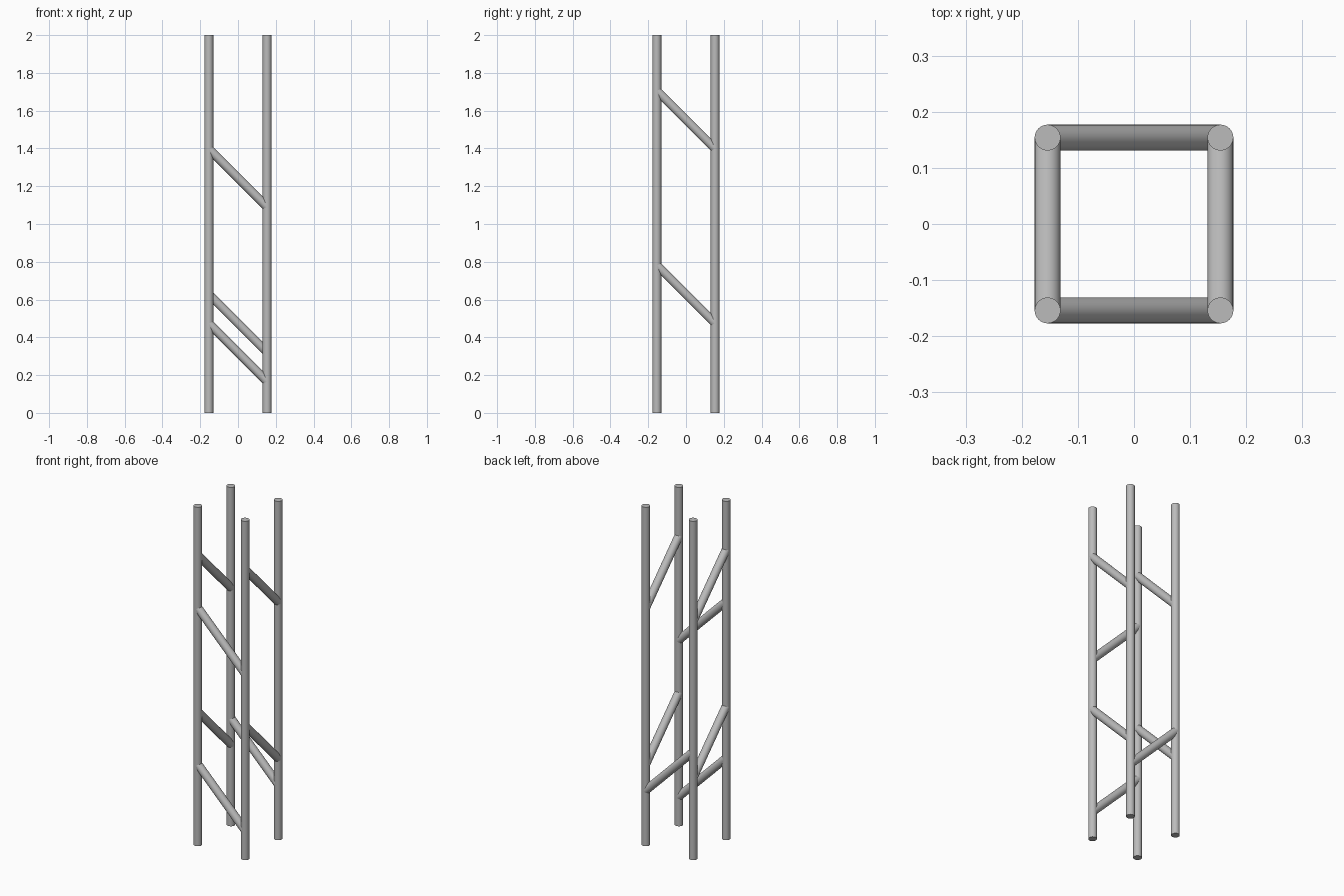
import bpy
import math
from mathutils import Vector

cube = bpy.data.objects.get("Cube")
if cube:
    bpy.data.objects.remove(cube, do_unlink=True)

HALF = 0.154      # pole axis distance from the centre
RADIUS = 0.023
HEIGHT = 2.0

grey = bpy.data.materials.new("steel grey")
grey.use_nodes = True
colour = (0.5, 0.5, 0.5, 1)
grey.diffuse_color = colour
grey.node_tree.nodes["Principled BSDF"].inputs["Base Color"].default_value = colour


def tube(name, start, end):
    """Round bar between two points."""
    start, end = Vector(start), Vector(end)
    axis = end - start
    bpy.ops.mesh.primitive_cylinder_add(
        vertices=48, radius=RADIUS, depth=axis.length, location=(start + end) / 2,
        rotation=axis.to_track_quat("Z", "Y").to_euler())
    bar = bpy.context.object
    bar.name = name
    bar.data.materials.append(grey)
    bpy.ops.object.shade_smooth_by_angle(angle=math.radians(40))
    return bar


# Four upright poles
for y, depth_name in ((-HALF, "front"), (HALF, "back")):
    for x, side_name in ((-HALF, "right"), (HALF, "left")):
        tube(f"{depth_name}_{side_name}_pole", (x, y, 0), (x, y, HEIGHT))

# Diagonal braces: front and back ones fall towards +x, side ones towards +y
LOW = 0.32        # middle of the lowest brace
BAY = 6 * HALF    # rise between repeated braces


def cross_brace(name, y, z):
    tube(name, (-HALF, y, z + HALF), (HALF, y, z - HALF))


def side_brace(name, x, z):
    tube(name, (x, -HALF, z + HALF), (x, HALF, z - HALF))


for level, z in (("lower", LOW), ("upper", LOW + BAY)):
    cross_brace(f"{level}_front_brace", -HALF, z)
    side_brace(f"{level}_left_brace", HALF, z + 2 * HALF)
    side_brace(f"{level}_right_brace", -HALF, z + 2 * HALF)
cross_brace("back_brace", HALF, LOW + HALF)
